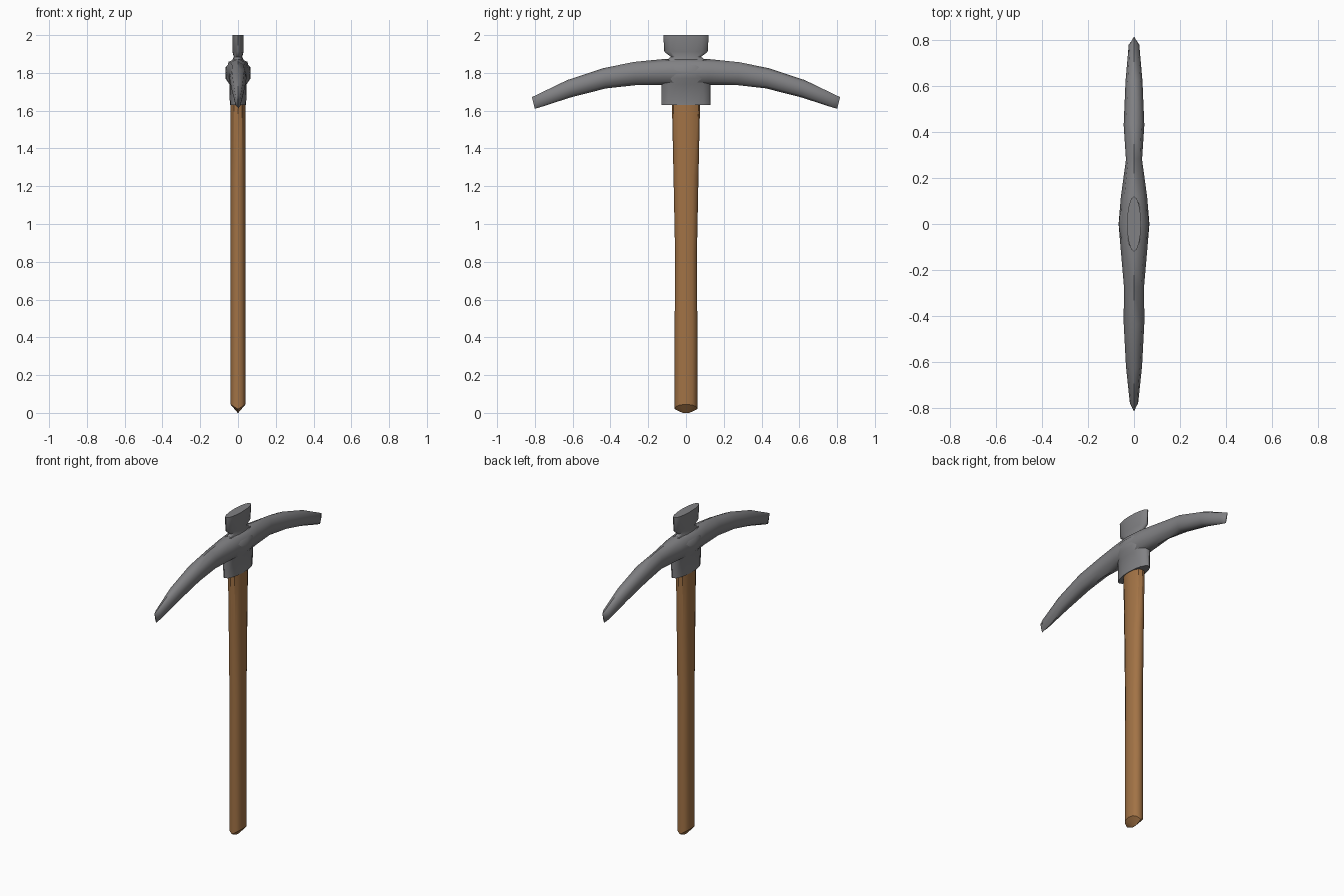
import bpy, bmesh, math

if "Cube" in bpy.data.objects:
    bpy.data.objects.remove(bpy.data.objects["Cube"])


def material(name, colour):
    m = bpy.data.materials.new(name)
    m.diffuse_color = (*colour, 1)
    m.use_nodes = True
    m.node_tree.nodes["Principled BSDF"].inputs["Base Color"].default_value = m.diffuse_color
    return m


def loft(name, rings, mat, angle=40):
    """Skin a list of equal-sized point rings and close both ends."""
    bm = bmesh.new()
    vs = [[bm.verts.new(p) for p in r] for r in rings]
    n = len(rings[0])
    for a, b in zip(vs, vs[1:]):
        for i in range(n):
            j = (i + 1) % n
            bm.faces.new((a[i], a[j], b[j], b[i]))
    bm.faces.new(vs[0])
    bm.faces.new(vs[-1])
    bmesh.ops.recalc_face_normals(bm, faces=bm.faces)
    me = bpy.data.meshes.new(name)
    bm.to_mesh(me)
    bm.free()
    ob = bpy.data.objects.new(name, me)
    bpy.context.collection.objects.link(ob)
    me.materials.append(mat)
    bpy.ops.object.select_all(action='DESELECT')
    ob.select_set(True)
    bpy.context.view_layer.objects.active = ob
    bpy.ops.object.shade_smooth_by_angle(angle=math.radians(angle))
    return ob


def oval(n, power=1.0):
    """Unit oval; a power below 1 makes it fuller."""
    pts = []
    for i in range(n):
        a = 2 * math.pi * i / n
        c, s = math.cos(a), math.sin(a)
        pts.append((math.copysign(abs(c) ** power, c) if abs(c) > 1e-6 else 0,
                    math.copysign(abs(s) ** power, s) if abs(s) > 1e-6 else 0))
    return pts


def upright(sections, n=12, power=1.0):
    """Horizontal rings from (z, half x, half y)."""
    return [[(rx * c, ry * s, z) for c, s in oval(n, power)] for z, rx, ry in sections]


wood = material("wood", (0.36, 0.17, 0.06))
steel = material("steel", (0.22, 0.22, 0.23))

# handle, with a wedge-shaped butt that rises towards the sides
rings = upright([(0.04, 0.04, 0.06), (0.45, 0.04, 0.06), (0.85, 0.04, 0.058),
                 (1.25, 0.04, 0.066), (1.66, 0.04, 0.075)], power=0.85)
rings[0] = [(x, y, 0.02 + 0.025 * abs(x) / 0.04) for x, y, z in rings[0]]
butt = [(x * 0.03, y * 0.3, 0.0) for x, y, z in rings[0]]
loft("handle", [butt] + rings, wood)

# curved double-ended blade: (y, top z, bottom z, half width)
arms = [(-0.808, 1.672, 1.61, 0.002), (-0.78, 1.685, 1.618, 0.018),
        (-0.62, 1.762, 1.67, 0.035), (-0.43, 1.825, 1.718, 0.045),
        (-0.27, 1.858, 1.735, 0.044), (-0.12, 1.873, 1.735, 0.057),
        (0, 1.88, 1.725, 0.067), (0.12, 1.873, 1.735, 0.057),
        (0.28, 1.856, 1.735, 0.035), (0.43, 1.825, 1.718, 0.045),
        (0.62, 1.762, 1.67, 0.037), (0.78, 1.685, 1.618, 0.023),
        (0.808, 1.672, 1.61, 0.002)]
rings = []
for y, top, bottom, w in arms:
    mid, h = (top + bottom) / 2, (top - bottom) / 2
    lean = 0.3 * y
    rings.append([(w * c, y + lean * h * s, mid + h * s) for c, s in oval(8, 0.9)])
loft("blade", rings, steel, 50)

# socket that grips the handle
loft("socket", upright([(1.63, 0.043, 0.13), (1.74, 0.046, 0.13),
                        (1.77, 0.066, 0.13), (1.83, 0.066, 0.125),
                        (1.87, 0.03, 0.115)], 16), steel, 50)

# waisted cap on top
loft("cap", upright([(1.85, 0.04, 0.125), (1.885, 0.022, 0.08),
                     (1.912, 0.03, 0.115), (2.0, 0.03, 0.12)], 16), steel, 50)
